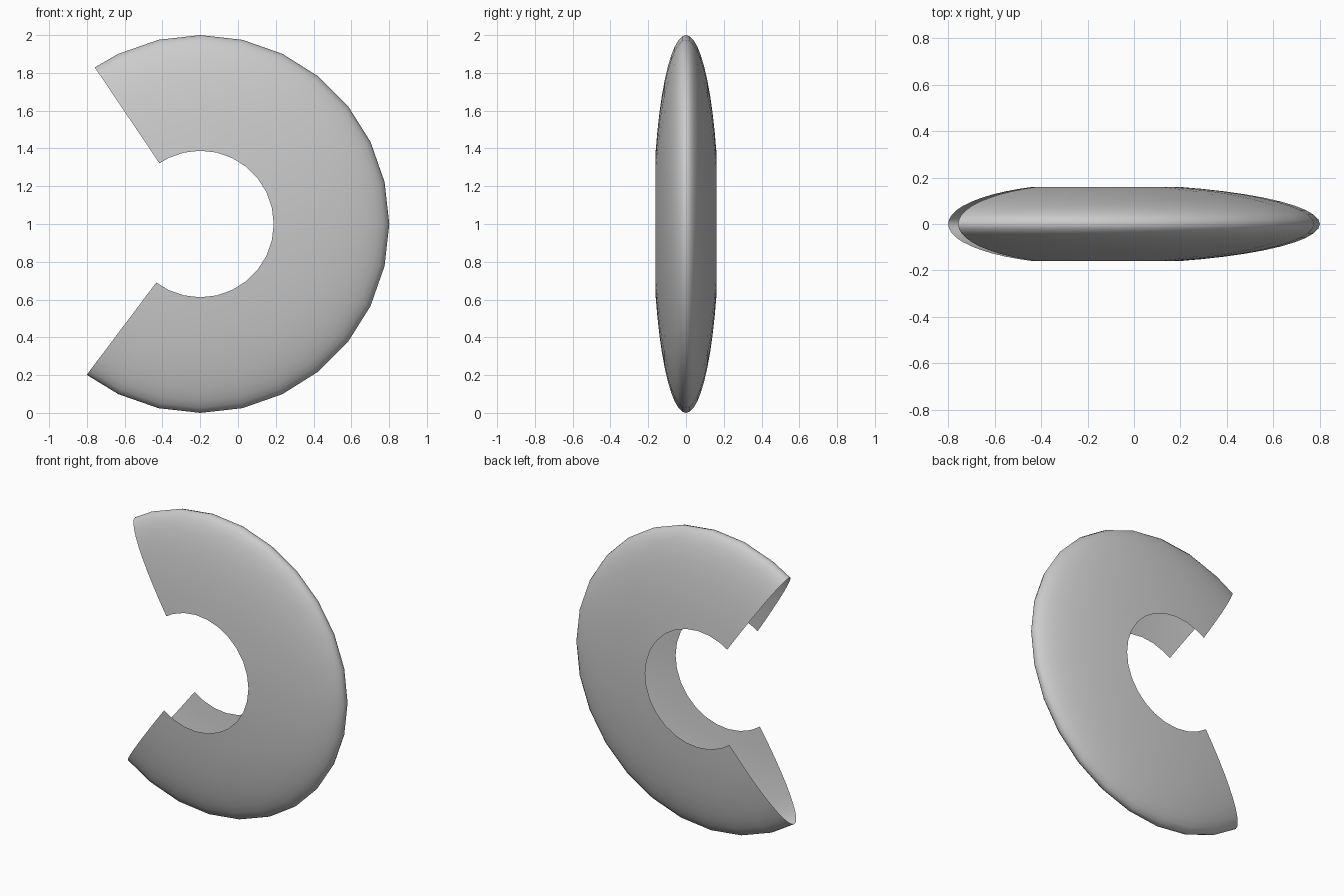
import bpy
import bmesh
from math import sin, cos, radians, acos

cube = bpy.data.objects.get("Cube")
if cube:
    bpy.data.objects.remove(cube, do_unlink=True)

# One plain grey for the whole shell
grey = bpy.data.materials.new("light grey")
grey.use_nodes = True
colour = (0.6, 0.6, 0.6, 1)
grey.diffuse_color = colour
grey.node_tree.nodes["Principled BSDF"].inputs["Base Color"].default_value = colour

CENTRE_X, CENTRE_Z = -0.199, 1.0
RADIUS, HALF_DEPTH, HOLE = 1.0, 0.174, 0.388
PROFILE_STEPS = 20

# Sweep angles: regular facets, with trimmed ones at the two open ends
step = 360 / 28
sweep = [-127] + [k * step for k in range(-9, 10)] + [124]

# Elliptical cross-section, cut off where the round hole opens each side
limit = acos(HOLE)
section = [limit * (2 * j / PROFILE_STEPS - 1) for j in range(PROFILE_STEPS + 1)]


def shell_point(angle, t):
    r = RADIUS * cos(t)
    a = radians(angle)
    return (CENTRE_X + r * cos(a), HALF_DEPTH * sin(t), CENTRE_Z + r * sin(a))


# Hollow flattened ring segment, open at the hole and at both ends
bm = bmesh.new()
rows = [[bm.verts.new(shell_point(a, t)) for t in section] for a in sweep]
for row, following in zip(rows, rows[1:]):
    for j in range(PROFILE_STEPS):
        face = bm.faces.new((row[j], row[j + 1], following[j + 1], following[j]))
        face.smooth = True

mesh = bpy.data.meshes.new("open_ring_shell")
bm.to_mesh(mesh)
bm.free()
mesh.materials.append(grey)
shell = bpy.data.objects.new("open_ring_shell", mesh)
bpy.context.collection.objects.link(shell)
